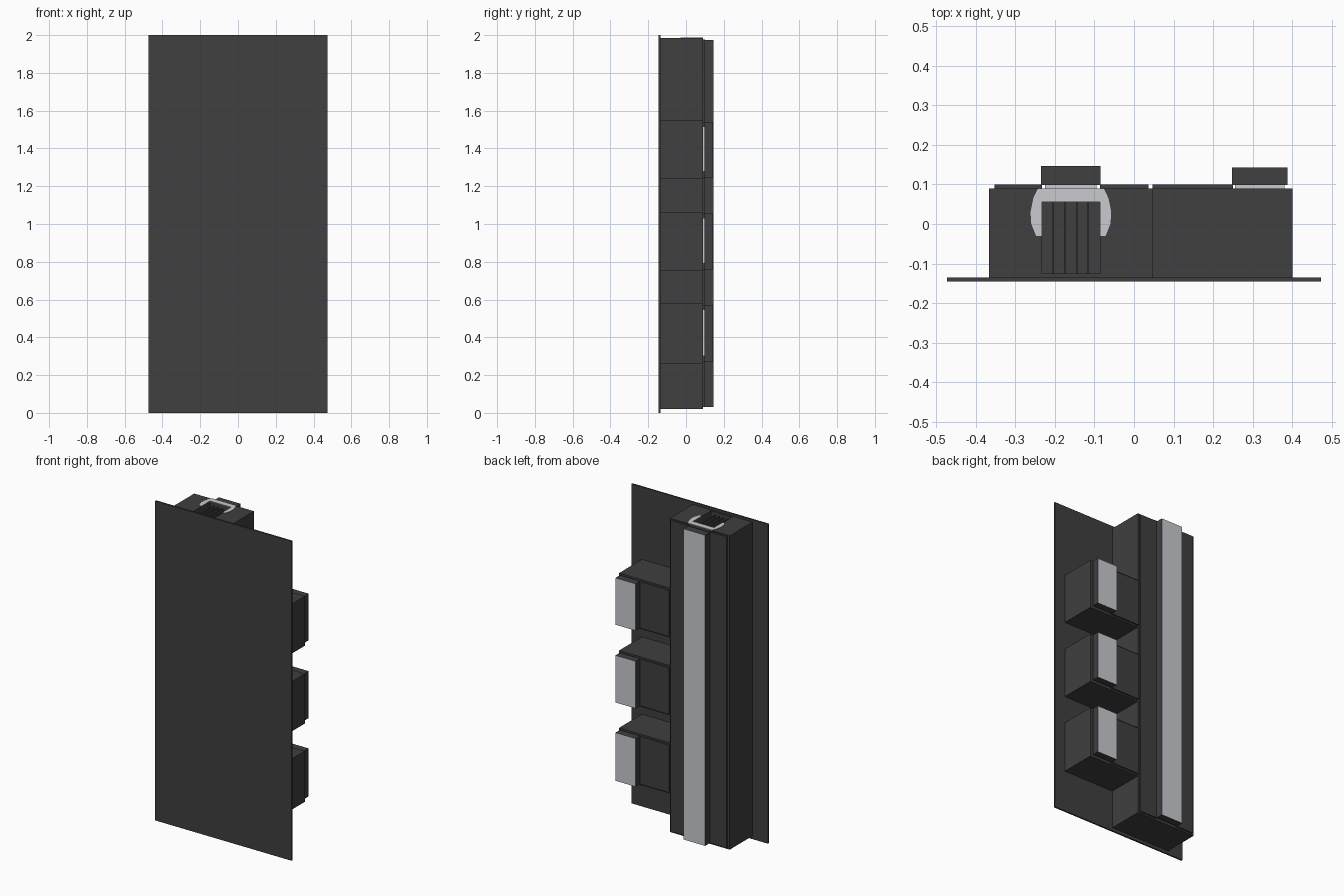
import bpy
import bmesh

cube = bpy.data.objects.get("Cube")
if cube:
    bpy.data.objects.remove(cube, do_unlink=True)


def material(name, colour):
    mat = bpy.data.materials.new(name)
    mat.use_nodes = True
    mat.diffuse_color = colour
    mat.node_tree.nodes["Principled BSDF"].inputs["Base Color"].default_value = colour
    return mat


DARK = material("dark grey", (0.05, 0.05, 0.05, 1))
LIGHT = material("light grey", (0.58, 0.60, 0.63, 1))


def prism(name, outline, z0, z1, mats=(DARK,)):
    """Extrude an x-y outline from z0 up to z1."""
    bm = bmesh.new()
    base = bm.faces.new([bm.verts.new((x, y, z0)) for x, y in outline])
    grown = bmesh.ops.extrude_face_region(bm, geom=[base])["geom"]
    for v in grown:
        if isinstance(v, bmesh.types.BMVert):
            v.co.z = z1
    bmesh.ops.recalc_face_normals(bm, faces=bm.faces)
    mesh = bpy.data.meshes.new(name)
    bm.to_mesh(mesh)
    bm.free()
    for mat in mats:
        mesh.materials.append(mat)
    obj = bpy.data.objects.new(name, mesh)
    bpy.context.collection.objects.link(obj)
    return obj


def box(name, x, y, z, mats=(DARK,)):
    outline = [(x[0], y[0]), (x[1], y[0]), (x[1], y[1]), (x[0], y[1])]
    return prism(name, outline, z[0], z[1], mats)


def light_backed(name, x, y, z):
    """Dark bar whose rear face is light."""
    bar = box(name, x, y, z, (DARK, LIGHT))
    for face in bar.data.polygons:
        face.material_index = int(face.normal.y > 0.9)
    return bar


# Front panel
FRONT = -0.135
box("front_panel", (-0.473, 0.473), (-0.145, FRONT), (0, 2))

# Tall housing with a slot in its top
TOP = 1.985
housing = box("tall_housing", (-0.366, 0.047), (FRONT, 0.09), (0.02, TOP))
slot = (-0.233, -0.086)
cutter = box("slot_cutter", slot, (-0.125, 0.055), (TOP - 0.05, TOP + 0.05))
cutter.hide_render = True
cutter.hide_viewport = True
cut = housing.modifiers.new("slot", "BOOLEAN")
cut.object = cutter
cut.solver = "EXACT"

# Fins in the slot
step = (slot[1] - slot[0]) / 5
for i in range(1, 5):
    x = slot[0] + i * step
    box(f"slot_fin_{i}", (x - 0.002, x + 0.002), (-0.125, 0.055), (TOP - 0.055, TOP - 0.02))

# Light collar round the slot, mirrored about the slot centre
mid = sum(slot) / 2
half = [(0.073, 0.055), (0.073, -0.03), (0.088, -0.03), (0.1, 0.0),
        (0.102, 0.03), (0.095, 0.065), (0.083, 0.09)]
outline = [(mid + x, y) for x, y in half] + [(mid - x, y) for x, y in reversed(half)]
prism("slot_collar", outline, TOP, TOP + 0.003, (LIGHT,))

# Rear plates and long bar of the housing
box("housing_rear_plate_right", (-0.352, -0.233), (0.09, 0.1), (0.03, 1.978))
box("housing_rear_plate_left", (-0.086, 0.036), (0.09, 0.1), (0.03, 1.978))
box("long_bar_core", (-0.225, -0.095), (0.09, 0.1), (0.05, 1.96), (LIGHT,))
light_backed("long_bar", (-0.235, -0.084), (0.099, 0.146), (0.03, 1.975))

# Three side boxes, each with a rear plate and a short bar
for i, (low, high) in enumerate([(0.26, 0.578), (0.75, 1.062), (1.237, 1.547)], 1):
    box(f"side_box_{i}", (0.047, 0.4), (FRONT, 0.09), (low, high))
    box(f"side_rear_plate_{i}", (0.047, 0.25), (0.09, 0.1), (low + 0.01, high - 0.01))
    box(f"short_bar_core_{i}", (0.255, 0.38), (0.09, 0.1), (low + 0.04, high - 0.03), (LIGHT,))
    light_backed(f"short_bar_{i}", (0.248, 0.388), (0.099, 0.143), (low + 0.01, high - 0.007))
